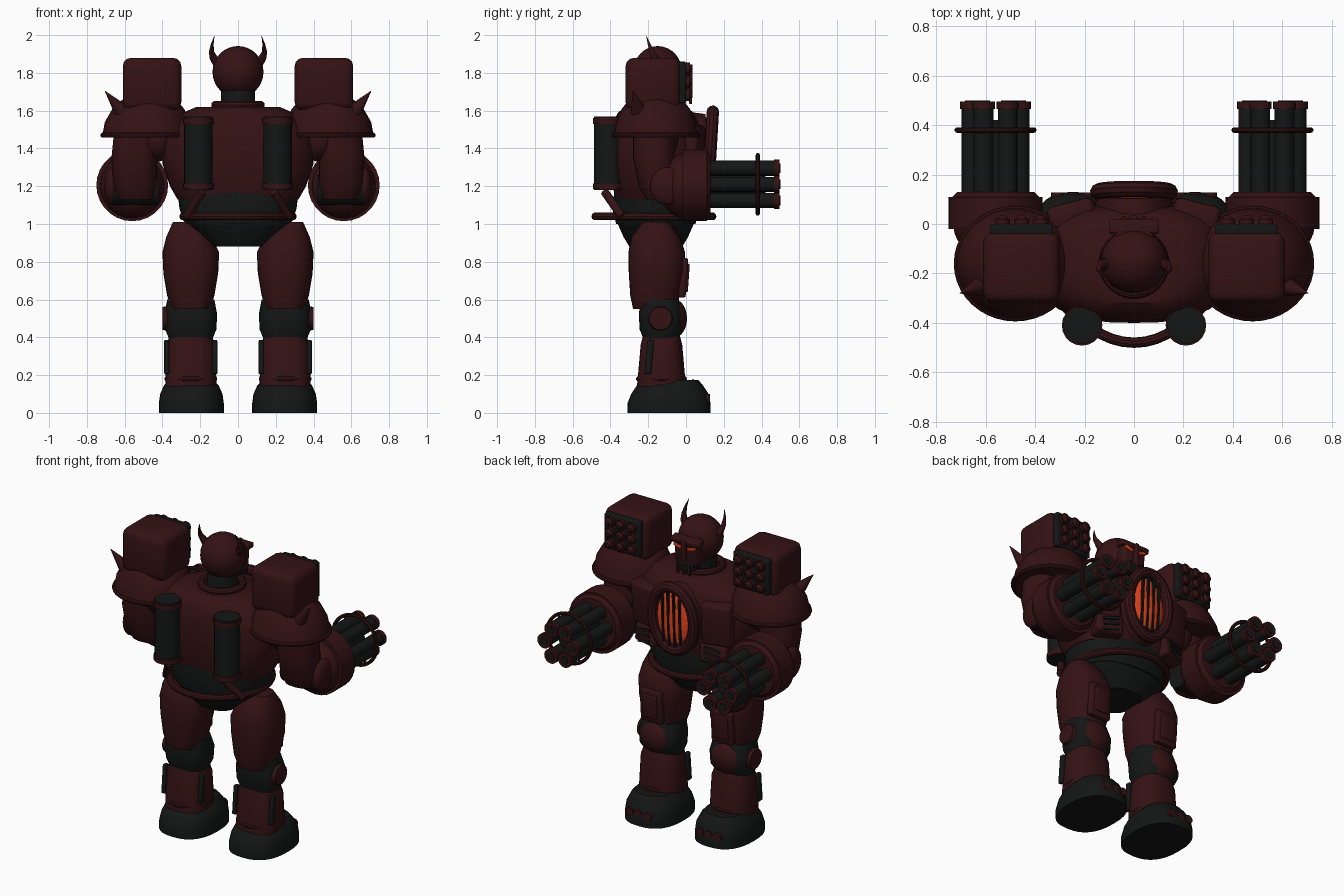
import bpy, bmesh, math
from mathutils import Vector

cube = bpy.data.objects.get("Cube")
if cube:
    bpy.data.objects.remove(cube, do_unlink=True)


def material(name, rgb):
    m = bpy.data.materials.new(name)
    m.use_nodes = True
    m.diffuse_color = (*rgb, 1)
    m.node_tree.nodes["Principled BSDF"].inputs["Base Color"].default_value = (*rgb, 1)
    return m


RED = material("dark red armour", (0.035, 0.006, 0.007))
BLACK = material("black metal", (0.007, 0.008, 0.008))
GLOW = material("orange glow", (0.8, 0.06, 0.012))
parts = []


def finish(obj, name, mat):
    obj.name = name
    obj.data.name = name
    obj.data.materials.clear()
    obj.data.materials.append(mat)
    parts.append(obj)
    return obj


def from_bmesh(bm, name, mat):
    bmesh.ops.recalc_face_normals(bm, faces=bm.faces)
    me = bpy.data.meshes.new(name)
    bm.to_mesh(me)
    bm.free()
    obj = bpy.data.objects.new(name, me)
    bpy.context.collection.objects.link(obj)
    return finish(obj, name, mat)


# Stacked superellipse sections: z, centre x, centre y, half width, half depth
def loft(name, mat, rings, power=2.0, segs=32):
    bm = bmesh.new()
    loops = []
    for z, cx, cy, rx, ry in rings:
        loop = []
        for i in range(segs):
            a = math.tau * i / segs
            c, s = math.cos(a), math.sin(a)
            px = math.copysign(abs(c) ** (2 / power), c)
            py = math.copysign(abs(s) ** (2 / power), s)
            loop.append(bm.verts.new((cx + rx * px, cy + ry * py, z)))
        loops.append(loop)
    for a, b in zip(loops, loops[1:]):
        for i in range(segs):
            j = (i + 1) % segs
            bm.faces.new((a[i], a[j], b[j], b[i]))
    bm.faces.new(loops[0])
    bm.faces.new(loops[-1])
    return from_bmesh(bm, name, mat)


def rod(name, mat, p0, p1, r0, r1=None, segs=20):
    p0, p1 = Vector(p0), Vector(p1)
    d = p1 - p0
    bm = bmesh.new()
    bmesh.ops.create_cone(bm, cap_ends=True, segments=segs, radius1=r0,
                          radius2=r0 if r1 is None else r1, depth=d.length)
    obj = from_bmesh(bm, name, mat)
    obj.rotation_euler = d.to_track_quat("Z", "Y").to_euler()
    obj.location = (p0 + p1) / 2
    return obj


def ball(name, mat, loc, size):
    bm = bmesh.new()
    bmesh.ops.create_uvsphere(bm, u_segments=28, v_segments=16, radius=1)
    bmesh.ops.scale(bm, vec=size, verts=bm.verts)
    obj = from_bmesh(bm, name, mat)
    obj.location = loc
    return obj


def box(name, mat, loc, size, rot=(0, 0, 0), bevel=0.0):
    bm = bmesh.new()
    bmesh.ops.create_cube(bm, size=1)
    bmesh.ops.scale(bm, vec=size, verts=bm.verts)
    if bevel:
        bmesh.ops.bevel(bm, geom=bm.edges[:], offset=bevel, segments=3,
                        profile=0.5, affect="EDGES")
    obj = from_bmesh(bm, name, mat)
    obj.location = loc
    obj.rotation_euler = [math.radians(a) for a in rot]
    return obj


def pipe(name, mat, pts, depth, cyclic=False, taper=False):
    cu = bpy.data.curves.new(name, "CURVE")
    cu.dimensions = "3D"
    cu.bevel_depth = depth
    cu.bevel_resolution = 3
    cu.use_fill_caps = True
    sp = cu.splines.new("POLY")
    sp.points.add(len(pts) - 1)
    for i, p in enumerate(pts):
        sp.points[i].co = (*p, 1)
        sp.points[i].radius = 1 - i / (len(pts) - 0.9) if taper else 1
    sp.use_cyclic_u = cyclic
    obj = bpy.data.objects.new(name, cu)
    bpy.context.collection.objects.link(obj)
    bpy.ops.object.select_all(action="DESELECT")
    obj.select_set(True)
    bpy.context.view_layer.objects.active = obj
    bpy.ops.object.convert(target="MESH")
    return finish(bpy.context.view_layer.objects.active, name, mat)


# Elliptical tube ring spanned by two axis vectors
def ring(name, mat, centre, u, v, depth, segs=40):
    c, u, v = Vector(centre), Vector(u), Vector(v)
    angles = [math.tau * i / segs for i in range(segs)]
    return pipe(name, mat, [c + u * math.cos(a) + v * math.sin(a) for a in angles], depth, True)


# Pelvis, waist and belt
loft("pelvis", BLACK, [(0.88, 0, -0.16, 0.13, 0.14), (0.93, 0, -0.16, 0.2, 0.17),
                       (1.02, 0, -0.16, 0.29, 0.21)], 2.6)
loft("waist", BLACK, [(1.0, 0, -0.16, 0.28, 0.21), (1.08, 0, -0.16, 0.31, 0.23),
                      (1.17, 0, -0.16, 0.32, 0.22)], 2.4)
ring("belt_pipe", RED, (0, -0.17, 1.04), (0.29, 0, 0), (0, 0.31, 0), 0.021)

# Torso and collar
loft("torso", RED, [(1.13, 0, -0.16, 0.32, 0.21), (1.2, 0, -0.16, 0.36, 0.23),
                    (1.32, 0, -0.16, 0.4, 0.24), (1.44, 0, -0.16, 0.4, 0.24),
                    (1.53, 0, -0.16, 0.35, 0.23), (1.59, 0, -0.16, 0.29, 0.2),
                    (1.62, 0, -0.16, 0.22, 0.16)], 2.6, 40)
ring("collar", RED, (0, -0.16, 1.63), (0.12, 0, 0), (0, 0.12, 0), 0.022)
rod("neck", BLACK, (0, -0.16, 1.6), (0, -0.15, 1.72), 0.09)

# Chest reactor: housing, rim, glowing lens and bars
housing = rod("reactor_housing", RED, (0, 0.0, 1.37), (0, 0.12, 1.38), 0.17, 0.15, 40)
housing.scale = (1, 1.35, 1) if abs(housing.matrix_basis.to_3x3().col[1].z) > 0.5 else (1.35, 1, 1)
ring("reactor_rim", RED, (0, 0.13, 1.39), (0.145, 0, 0), (0, 0.012, 0.205), 0.033)
ball("reactor_lens", GLOW, (0, 0.115, 1.39), (0.12, 0.035, 0.18))
for x in (-0.06, -0.02, 0.02, 0.06):
    h = 0.175 * math.sqrt(1 - (x / 0.12) ** 2)
    box("reactor_bar", BLACK, (x, 0.148, 1.39), (0.012, 0.016, 2 * h), (-3, 0, 0))

# Head and face
ball("head", RED, (0, -0.15, 1.805), (0.135, 0.13, 0.137))
box("face_plate", RED, (0, -0.04, 1.77), (0.16, 0.1, 0.17), (-6, 0, 0), 0.02)
box("brow", RED, (0, -0.01, 1.835), (0.2, 0.06, 0.035), (-8, 0, 0), 0.01)
box("nose_ridge", RED, (0, 0.01, 1.77), (0.025, 0.05, 0.15), (0, 0, 0), 0.006)
box("jaw", BLACK, (0, -0.02, 1.685), (0.12, 0.09, 0.06), (0, 0, 0), 0.012)
for x in (-0.04, 0, 0.04):
    box("mouth_bar", RED, (x, 0.025, 1.675), (0.016, 0.016, 0.08), (0, 0, 0), 0.004)

for side in (1, -1):
    tag = "left_" if side > 0 else "right_"

    def P(x, y, z):
        return (side * x, y, z)

    # Eye and horn
    box(tag + "eye", GLOW, P(0.048, 0.012, 1.802), (0.055, 0.02, 0.018), (0, -15 * side, 0), 0.004)
    pipe(tag + "horn", RED, [P(0.1, -0.16, 1.84), P(0.13, -0.165, 1.88), P(0.14, -0.18, 1.91),
                             P(0.137, -0.195, 1.95), P(0.125, -0.21, 1.995)], 0.028, taper=True)

    # Chest armour with slats
    box(tag + "chest_plate", RED, P(0.25, 0.03, 1.39), (0.19, 0.1, 0.27), (-5, 0, -14 * side), 0.025)
    box(tag + "rib_plate", RED, P(0.23, 0.03, 1.2), (0.17, 0.1, 0.12), (8, 0, -14 * side), 0.02)
    for k in range(3):
        box(tag + "vent_slat", BLACK, P(0.24, 0.082, 1.165 + 0.035 * k),
            (0.1, 0.012, 0.016), (8, 12 * side, -14 * side))

    # Back tank with rims and strut
    rod(tag + "tank", BLACK, P(0.21, -0.41, 1.18), P(0.21, -0.41, 1.57), 0.076)
    for z in (1.2, 1.545):
        rod(tag + "tank_rim", RED, P(0.21, -0.41, z - 0.015), P(0.21, -0.41, z + 0.015), 0.082)
    rod(tag + "tank_strut", RED, P(0.19, -0.43, 1.17), P(0.27, -0.34, 1.04), 0.022)

    # Shoulder dome, rim and spike
    loft(tag + "shoulder_dome", RED,
         [(1.46, side * 0.48, -0.16, 0.24, 0.225), (1.54, side * 0.48, -0.16, 0.225, 0.21),
          (1.61, side * 0.475, -0.16, 0.19, 0.18), (1.66, side * 0.47, -0.16, 0.14, 0.14),
          (1.69, side * 0.46, -0.16, 0.07, 0.08)])
    ring(tag + "shoulder_rim", RED, P(0.48, -0.16, 1.47), (0.235, 0, 0), (0, 0.22, 0), 0.014)
    rod(tag + "shoulder_spike", RED, P(0.61, -0.25, 1.59), P(0.705, -0.28, 1.705), 0.045, 0.001, 14)

    # Missile pod with nine warheads
    box(tag + "missile_pod", RED, P(0.455, -0.175, 1.74), (0.31, 0.29, 0.28), (0, 0, 0), 0.045)
    box(tag + "pod_face", BLACK, P(0.455, -0.03, 1.75), (0.25, 0.06, 0.22), (0, 0, 0), 0.008)
    for i in (-1, 0, 1):
        for k in (-1, 0, 1):
            x, z = 0.455 + 0.077 * i, 1.752 + 0.07 * k
            rod(tag + "missile_tube", RED, P(x, -0.03, z), P(x, 0.02, z), 0.032, segs=14)
            rod(tag + "missile_tip", RED, P(x, 0.02, z), P(x, 0.035, z), 0.026, 0.012, 14)

    # Arm and elbow
    ball(tag + "shoulder_joint", RED, P(0.43, -0.16, 1.45), (0.1, 0.12, 0.12))
    loft(tag + "upper_arm", RED,
         [(1.13, side * 0.54, -0.14, 0.09, 0.07), (1.2, side * 0.545, -0.15, 0.115, 0.1),
          (1.35, side * 0.55, -0.17, 0.12, 0.11), (1.5, side * 0.54, -0.17, 0.115, 0.11)], 2.4)
    rod(tag + "elbow", BLACK, P(0.42, -0.1, 1.18), P(0.675, -0.1, 1.18), 0.08)
    ball(tag + "elbow_cap", RED, P(0.67, -0.1, 1.2), (0.04, 0.09, 0.1))

    # Gun housing and rotary barrels
    ball(tag + "forearm", RED, P(0.56, -0.01, 1.2), (0.17, 0.13, 0.17))
    rod(tag + "gun_housing", RED, P(0.56, -0.02, 1.205), P(0.56, 0.11, 1.205), 0.19, segs=28)
    rod(tag + "gun_collar", RED, P(0.56, 0.1, 1.21), P(0.56, 0.13, 1.21), 0.185, 0.155, 28)
    rod(tag + "gun_core", BLACK, P(0.56, 0.12, 1.21), P(0.56, 0.42, 1.21), 0.045)
    for k in range(6):
        a = math.tau * k / 6
        x, z = 0.56 + 0.098 * math.cos(a), 1.21 + 0.098 * math.sin(a)
        rod(tag + "barrel", BLACK, P(x, 0.1, z), P(x, 0.48, z), 0.04, segs=16)
        rod(tag + "muzzle", RED, P(x, 0.465, z), P(x, 0.495, z), 0.046, segs=16)
        rod(tag + "muzzle_bore", BLACK, P(x, 0.49, z), P(x, 0.5, z), 0.026, segs=12)
        rod(tag + "ring_spoke", RED, P(0.56, 0.38, 1.21),
            P(0.56 + 0.16 * math.cos(a), 0.38, 1.21 + 0.16 * math.sin(a)), 0.007, segs=8)
    ring(tag + "barrel_ring", RED, P(0.56, 0.38, 1.21), (0.155, 0, 0), (0, 0, 0.155), 0.011)

    # Thigh
    loft(tag + "thigh", RED,
         [(0.55, side * 0.25, -0.16, 0.1, 0.12), (0.62, side * 0.25, -0.165, 0.125, 0.13),
          (0.74, side * 0.25, -0.155, 0.145, 0.148), (0.85, side * 0.25, -0.155, 0.15, 0.15),
          (0.93, side * 0.26, -0.16, 0.12, 0.13), (1.01, side * 0.27, -0.16, 0.075, 0.07)], 2.5)
    box(tag + "thigh_plate", RED, P(0.25, -0.015, 0.715), (0.15, 0.04, 0.21), (-4, 0, 0), 0.012)
    box(tag + "thigh_plate_inset", RED, P(0.25, 0.005, 0.715), (0.1, 0.02, 0.15), (-4, 0, 0), 0.006)

    # Knee
    loft(tag + "knee", BLACK,
         [(0.38, side * 0.25, -0.14, 0.11, 0.08), (0.44, side * 0.25, -0.13, 0.135, 0.115),
          (0.52, side * 0.25, -0.13, 0.14, 0.12), (0.6, side * 0.25, -0.14, 0.125, 0.1)], 2.6)
    ball(tag + "kneecap", RED, P(0.25, -0.06, 0.5), (0.105, 0.065, 0.1))
    rod(tag + "knee_hub", RED, P(0.36, -0.135, 0.5), P(0.4, -0.135, 0.5), 0.07, 0.06)

    # Shin, with side plates
    loft(tag + "shin", RED,
         [(0.14, side * 0.25, -0.13, 0.135, 0.13), (0.19, side * 0.25, -0.13, 0.135, 0.125),
          (0.36, side * 0.25, -0.13, 0.13, 0.11), (0.44, side * 0.25, -0.13, 0.1, 0.09)], 2.5)
    ring(tag + "ankle_ring", RED, P(0.25, -0.13, 0.18), (0.125, 0, 0), (0, 0.12, 0), 0.015)
    for x in (0.122, 0.378):
        box(tag + "shin_plate", BLACK, P(x, -0.195, 0.295), (0.025, 0.035, 0.18), (-5, 0, 0), 0.006)

    # Foot and toe details
    loft(tag + "foot", BLACK,
         [(0, side * 0.247, -0.09, 0.172, 0.22), (0.05, side * 0.247, -0.09, 0.172, 0.22),
          (0.1, side * 0.247, -0.085, 0.165, 0.205), (0.145, side * 0.247, -0.085, 0.145, 0.175),
          (0.175, side * 0.247, -0.06, 0.115, 0.125)], 2.5)
    box(tag + "toe_bar", RED, P(0.247, 0.1, 0.08), (0.15, 0.03, 0.025), (0, 0, 0), 0.006)
    box(tag + "instep_plate", RED, P(0.247, 0.055, 0.155), (0.13, 0.06, 0.02), (-35, 0, 0), 0.005)
    for x in (0.185, 0.247, 0.309):
        rod(tag + "toe_bolt", RED, P(x, 0.07, 0.075), P(x, 0.128, 0.075), 0.026, segs=12)

# Smooth shading with sharp edges kept
bpy.ops.object.select_all(action="DESELECT")
for obj in parts:
    obj.select_set(True)
bpy.context.view_layer.objects.active = parts[0]
bpy.ops.object.shade_smooth_by_angle(angle=math.radians(35))
